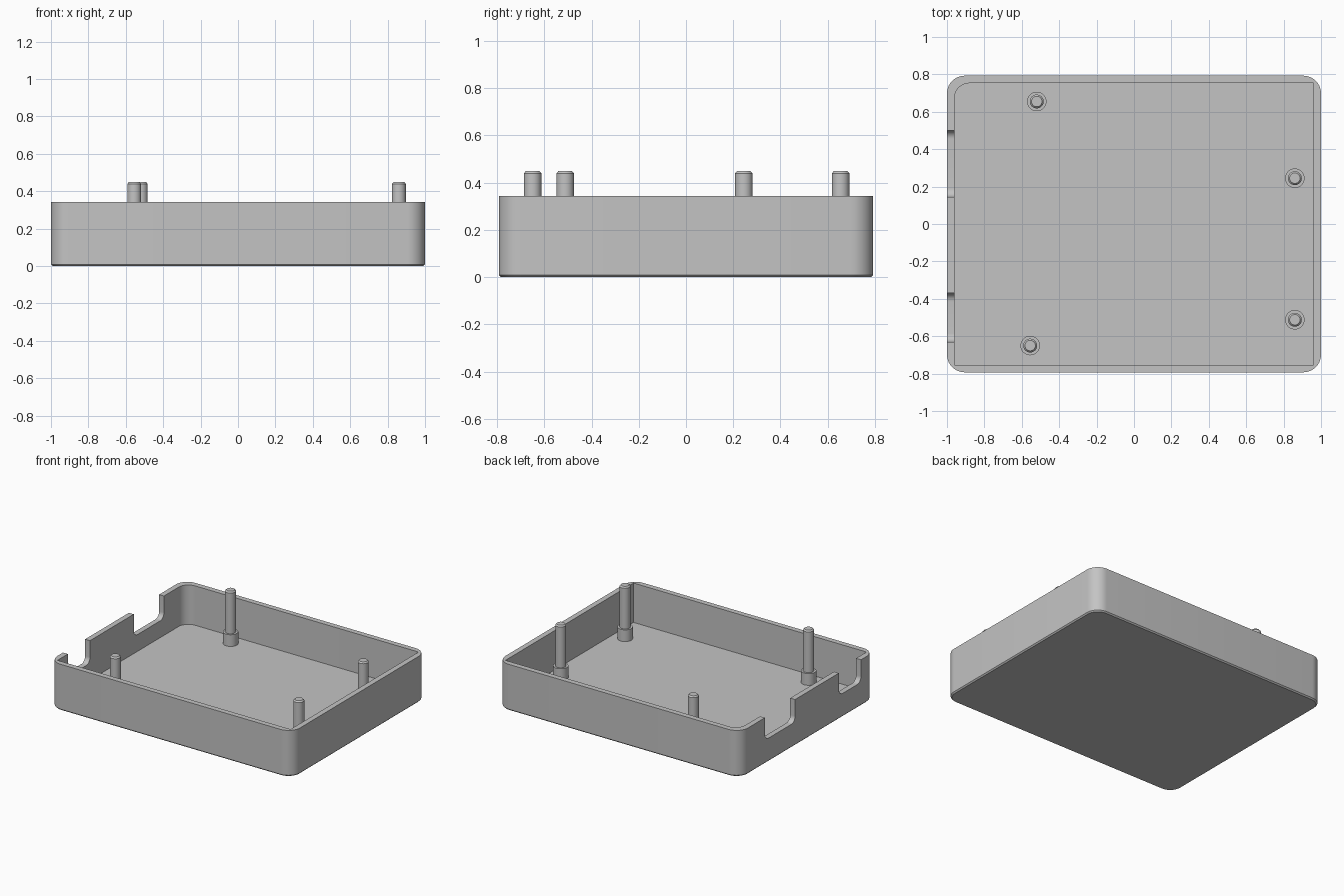
import bpy, bmesh, math
from mathutils import Vector

cube = bpy.data.objects.get("Cube")
if cube:
    bpy.data.objects.remove(cube, do_unlink=True)

HALF_X, HALF_Y, HEIGHT = 1.0, 0.793, 0.343
WALL, FLOOR = 0.04, 0.05
POST_TOP = 0.45

grey = bpy.data.materials.new("plain grey")
grey.use_nodes = True
grey.diffuse_color = (0.55, 0.55, 0.55, 1)
grey.node_tree.nodes["Principled BSDF"].inputs["Base Color"].default_value = (0.55, 0.55, 0.55, 1)


def rounded_rect(u0, u1, v0, v1, radii, steps=10):
    """Counter-clockwise outline; radii start at the low-u, low-v corner."""
    corners = [(u0, v0, 1, 1), (u1, v0, -1, 1), (u1, v1, -1, -1), (u0, v1, 1, -1)]
    points = []
    for i, ((u, v, su, sv), r) in enumerate(zip(corners, radii)):
        if r == 0:
            points.append((u, v))
            continue
        for k in range(steps + 1):
            a = math.pi + (i + k / steps) * math.pi / 2
            points.append((u + su * r + r * math.cos(a), v + sv * r + r * math.sin(a)))
    return points


def add_object(name, bm):
    bmesh.ops.recalc_face_normals(bm, faces=bm.faces)
    mesh = bpy.data.meshes.new(name)
    bm.to_mesh(mesh)
    bm.free()
    mesh.materials.append(grey)
    obj = bpy.data.objects.new(name, mesh)
    bpy.context.collection.objects.link(obj)
    return obj


def prism(name, outline, direction, base_chamfer=0):
    """Extrude a closed 3D outline, optionally chamfering its first face."""
    bm = bmesh.new()
    base = bm.faces.new([bm.verts.new(p) for p in outline])
    edges = list(base.edges)
    top = bmesh.ops.extrude_face_region(bm, geom=[base], use_keep_orig=True)
    bmesh.ops.translate(bm, vec=direction, verts=[g for g in top["geom"] if isinstance(g, bmesh.types.BMVert)])
    if base_chamfer:
        bmesh.ops.bevel(bm, geom=edges, offset=base_chamfer, segments=1, affect='EDGES')
    return add_object(name, bm)


def cut(target, cutter):
    cutter.hide_render = True
    mod = target.modifiers.new("cut", 'BOOLEAN')
    mod.operation, mod.solver, mod.object = 'DIFFERENCE', 'EXACT', cutter
    bpy.context.view_layer.objects.active = target
    bpy.ops.object.modifier_apply(modifier=mod.name)
    bpy.data.objects.remove(cutter, do_unlink=True)


def smooth(obj):
    bpy.ops.object.select_all(action='DESELECT')
    obj.select_set(True)
    bpy.context.view_layer.objects.active = obj
    bpy.ops.object.shade_smooth_by_angle(angle=math.radians(25))


# Tray body: rounded outside with a fine chamfer under the base
outer = rounded_rect(-HALF_X, HALF_X, -HALF_Y, HALF_Y, [0.095] * 4)
tray = prism("tray", [(x, y, 0) for x, y in outer], Vector((0, 0, HEIGHT)), 0.009)

# Cavity: square inside corners except one rounded corner
ix, iy = HALF_X - WALL, HALF_Y - WALL
inner = rounded_rect(-ix, ix, -iy, iy, [0, 0, 0, 0.08])
cut(tray, prism("cavity_cutter", [(x, y, FLOOR) for x, y in inner], Vector((0, 0, 0.5))))

# Two connector notches in one end wall, with filleted lower corners
for y0, y1 in ((0.145, 0.5), (-0.63, -0.37)):
    notch = rounded_rect(y0, y1, 0.175, 0.5, [0.045, 0.045, 0, 0])
    cut(tray, prism("notch_cutter", [(-1.1, y, z) for y, z in notch], Vector((0.2, 0, 0))))
smooth(tray)

# Stepped mounting posts: wide collar, slim pin, chamfered tip
PROFILE = [(0.052, FLOOR - 0.01), (0.052, 0.137), (0.037, 0.137),
           (0.037, POST_TOP - 0.01), (0.028, POST_TOP)]
POSTS = {"back_notch_side": (-0.52, 0.655), "front_notch_side": (-0.555, -0.65),
         "back_plain_side": (0.86, 0.245), "front_plain_side": (0.86, -0.512)}
SIDES = 32

for label, (px, py) in POSTS.items():
    bm = bmesh.new()
    rings = []
    for r, z in PROFILE:
        angles = [2 * math.pi * i / SIDES for i in range(SIDES)]
        rings.append([bm.verts.new((r * math.cos(a), r * math.sin(a), z)) for a in angles])
    for low, high in zip(rings, rings[1:]):
        for i in range(SIDES):
            j = (i + 1) % SIDES
            bm.faces.new((low[i], low[j], high[j], high[i]))
    bm.faces.new(rings[0][::-1])
    bm.faces.new(rings[-1])
    post = add_object("post_" + label, bm)
    post.location = (px, py, 0)
    smooth(post)
